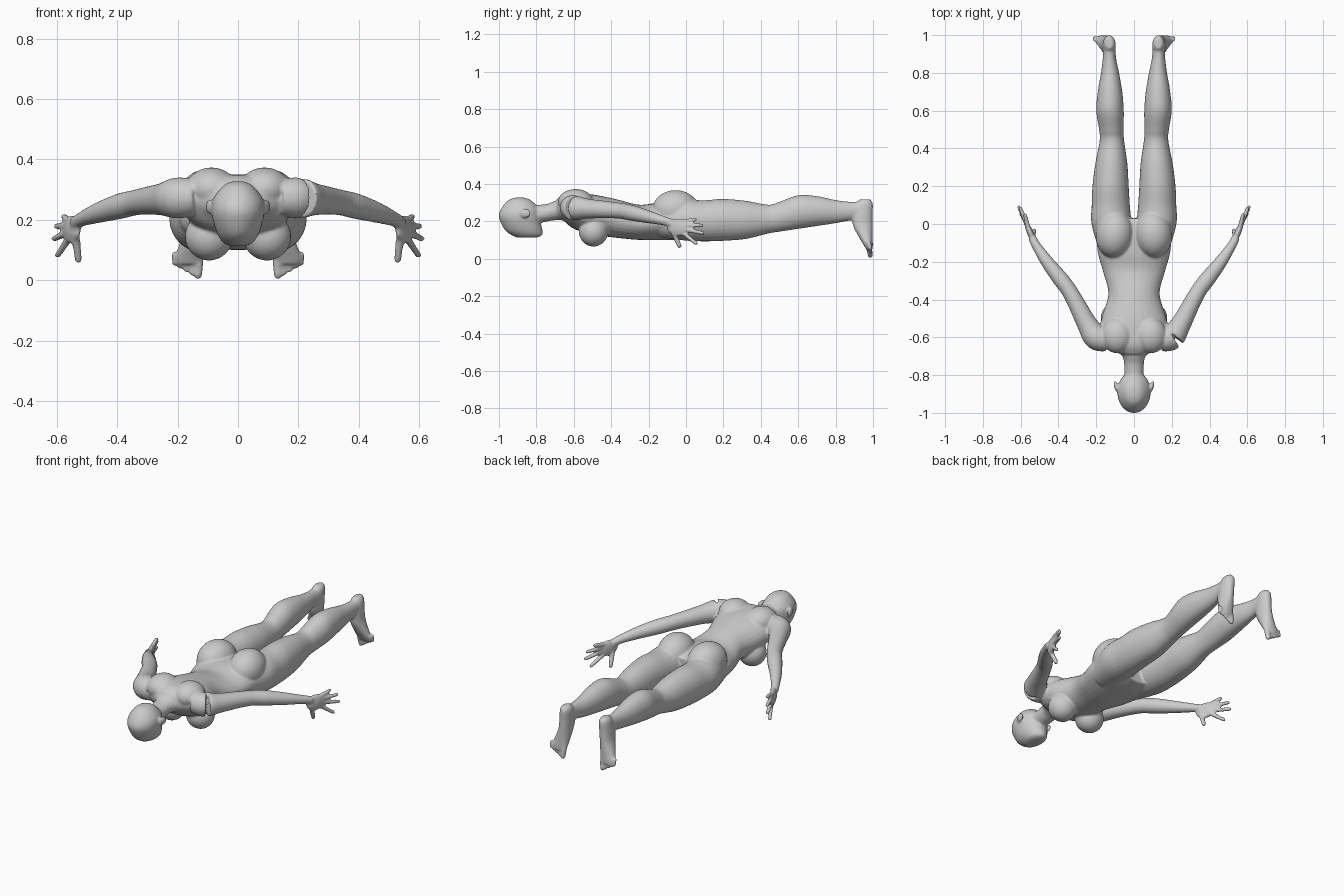
import bpy
import bmesh
from math import sin, cos, pi
from mathutils import Vector, Matrix

if "Cube" in bpy.data.objects:
    bpy.data.objects.remove(bpy.data.objects["Cube"])

X, Y, Z = Vector((1, 0, 0)), Vector((0, 1, 0)), Vector((0, 0, 1))
SIDES = 28
bm = bmesh.new()


def spline(rows, steps=5):
    """Smooth curve through rows of equal length."""
    rows = [Vector(r) for r in rows]
    out = []
    for i in range(len(rows) - 1):
        a, b, c, d = (rows[min(max(i + k, 0), len(rows) - 1)] for k in (-1, 0, 1, 2))
        for s in range(steps):
            t = s / steps
            out.append(b + (c - a) * t / 2 + (a * 2 - b * 5 + c * 4 - d) * t * t / 2
                       + (b * 3 - a - c * 3 + d) * t ** 3 / 2)
    return out + [rows[-1]]


def skin(rings):
    """Closed tube through rings of points."""
    rings = [[bm.verts.new(p) for p in ring] for ring in rings]
    for r, q in zip(rings, rings[1:]):
        for i in range(SIDES):
            j = (i + 1) % SIDES
            bm.faces.new((r[i], r[j], q[j], q[i]))
    bm.faces.new(rings[0][::-1])
    bm.faces.new(rings[-1])


def ring(c, u, v):
    return [c + u * cos(2 * pi * i / SIDES) + v * sin(2 * pi * i / SIDES) for i in range(SIDES)]


def loft(rows, u, v, side=1):
    """Ellipse rings; row = x, y, z, radius along u, radius along v."""
    skin([ring(Vector((r[0] * side, r[1], r[2])), u * r[3], v * r[4]) for r in spline(rows)])


def limb(rows, side=1):
    """Round tube following a path; row = x, y, z, radius."""
    rows = spline(rows)
    pts = [Vector((r[0] * side, r[1], r[2])) for r in rows]
    rings = []
    for i, p in enumerate(pts):
        t = (pts[min(i + 1, len(pts) - 1)] - pts[max(i - 1, 0)]).normalized()
        u = t.cross(X if abs(t.x) < 0.8 else Y).normalized()
        rings.append(ring(p, u * rows[i][3], t.cross(u) * rows[i][3]))
    skin(rings)


def ball(center, radii, side=1, turn=0.0):
    """Ellipsoid turned about the vertical axis."""
    m = (Matrix.Translation((center[0] * side, center[1], center[2]))
         @ Matrix.Rotation(turn * side, 4, "Z") @ Matrix.Diagonal((*radii, 1)))
    bmesh.ops.create_uvsphere(bm, u_segments=28, v_segments=18, radius=1, matrix=m)


def digit(base, tip, r, side):
    """Finger or toe with a rounded end."""
    a, b = Vector(base), Vector(tip)
    b -= (b - a).normalized() * r
    limb([(*a, r * 1.1), (*a.lerp(b, 0.5), r), (*b, r * 0.9)], side)
    ball(b, (r * 0.9,) * 3, side)


# Torso
loft([(0, -.69, .272, .07, .05), (0, -.65, .272, .15, .072), (0, -.6, .255, .185, .095),
      (0, -.5, .237, .172, .107), (0, -.37, .215, .136, .103), (0, -.25, .195, .165, .094),
      (0, -.15, .2, .192, .1), (0, -.05, .2, .195, .1), (0, .03, .195, .15, .085)], X, Z)

# Neck
loft([(0, -.85, .235, .05, .05), (0, -.75, .245, .052, .047), (0, -.7, .258, .062, .052),
      (0, -.62, .27, .12, .065)], X, Z)

# Head
loft([(0, -.89, .327, .02, .025), (0, -.89, .312, .05, .062), (0, -.887, .27, .082, .1),
      (0, -.89, .23, .088, .111), (0, -.882, .19, .081, .107), (0, -.866, .15, .067, .099),
      (0, -.85, .125, .05, .08), (0, -.85, .114, .03, .055)], X, Y)

for side in (1, -1):
    # Ear
    ball((.094, -.86, .243), (.011, .031, .024), side, -.25)

    # Shoulder blade, breast, buttock
    ball((.088, -.59, .303), (.085, .095, .07), side)
    ball((.096, -.495, .145), (.08, .078, .08), side)
    ball((.103, -.055, .262), (.1, .125, .105), side, .1)

    # Leg
    loft([(.105, -.14, .2, .08, .085), (.12, 0, .205, .105, .108), (.123, .1, .203, .101, .11),
          (.124, .2, .208, .096, .112), (.12, .32, .208, .085, .102), (.117, .44, .212, .065, .077),
          (.12, .5, .225, .065, .08), (.127, .6, .25, .073, .09), (.127, .7, .255, .065, .08),
          (.127, .8, .252, .048, .062), (.13, .88, .255, .035, .05), (.13, .95, .26, .033, .048)],
         X, Z, side)

    # Foot, pointing down
    loft([(.13, .957, .318, .018, .028), (.13, .953, .295, .032, .046), (.133, .942, .24, .036, .056),
          (.138, .945, .18, .037, .053), (.15, .96, .12, .044, .038), (.161, .974, .075, .049, .025),
          (.163, .98, .052, .044, .018)], X, Y, side)

    # Toes, from big to small
    for i in range(5):
        x, r = .13 + .0195 * i, .015 if i == 0 else .0105
        digit((x, .978, .065 + .007 * i), (x + .003, .987, .002 + .011 * i), r, side)

    # Arm
    limb([(.14, -.615, .275, .06), (.2, -.598, .272, .068), (.248, -.53, .268, .054),
          (.3, -.43, .263, .046), (.345, -.35, .256, .042), (.39, -.29, .245, .042),
          (.46, -.2, .224, .034), (.517, -.115, .202, .024), (.54, -.07, .188, .022)], side)

    # Palm
    ball((.55, -.045, .168), (.017, .062, .048), side, -.4)

    # Fingers and thumb
    for base, tip in (((.56, -.02, .197), (.58, .06, .213)), ((.565, -.01, .18), (.606, .095, .178)),
                      ((.565, -.01, .158), (.613, .1, .135)), ((.56, -.015, .138), (.602, .062, .076))):
        digit(base, tip, .0115, side)
    digit((.54, -.075, .16), (.527, -.03, .056), .0135, side)

bmesh.ops.recalc_face_normals(bm, faces=bm.faces)
mesh = bpy.data.meshes.new("body")
bm.to_mesh(mesh)
bm.free()
body = bpy.data.objects.new("body", mesh)
bpy.context.collection.objects.link(body)

# Fuse the parts into one smooth skin
fuse = body.modifiers.new("fuse", "REMESH")
fuse.mode = "VOXEL"
fuse.voxel_size = 0.006
fuse.use_smooth_shade = True
soften = body.modifiers.new("soften", "SMOOTH")
soften.factor = 0.5
soften.iterations = 6

# Colour
grey = bpy.data.materials.new("plain grey")
grey.use_nodes = True
color = (.6, .6, .6, 1)
grey.diffuse_color = color
grey.node_tree.nodes["Principled BSDF"].inputs["Base Color"].default_value = color
mesh.materials.append(grey)
